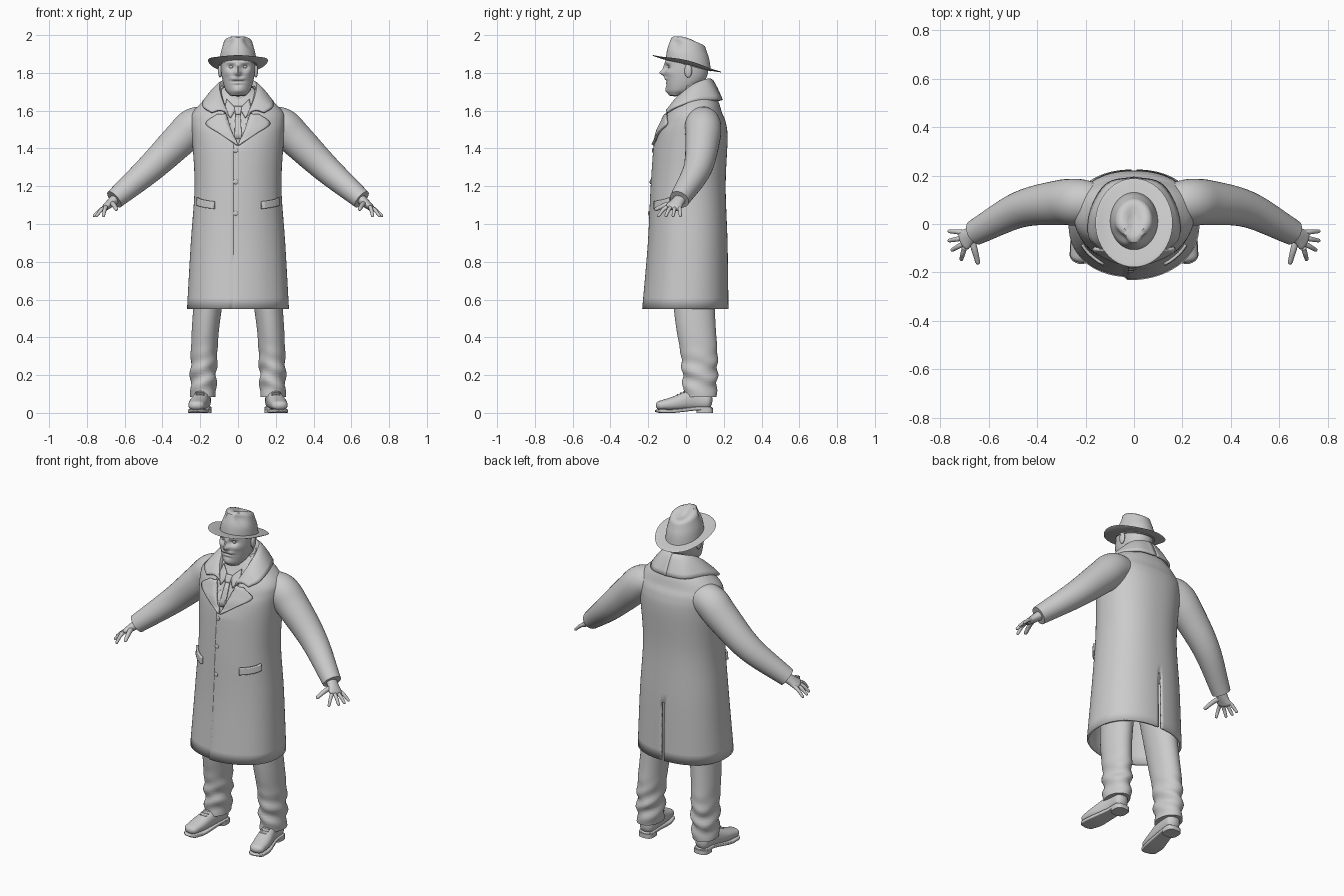
import bpy, bmesh, math
from mathutils import Vector
from mathutils.bvhtree import BVHTree

if "Cube" in bpy.data.objects:
    bpy.data.objects.remove(bpy.data.objects["Cube"])

grey = bpy.data.materials.new("plain grey")
grey.use_nodes = True
tone = (.6, .6, .6, 1)
grey.diffuse_color = tone
grey.node_tree.nodes["Principled BSDF"].inputs["Base Color"].default_value = tone


def spline(points, steps):
    """Smooth curve through points of any dimension."""
    points = [Vector(p) for p in points]
    curve = []
    for i, (start, end) in enumerate(zip(points, points[1:])):
        before = points[i - 1] if i else start * 2 - end
        after = points[i + 2] if i + 2 < len(points) else end * 2 - start
        leave, arrive = (end - before) / 2, (after - start) / 2
        for j in range(steps):
            t = j / steps
            ease = t * t * (3 - 2 * t)
            curve.append(start.lerp(end, ease) + leave * (t * (1 - t) ** 2)
                         - arrive * (t * t * (1 - t)))
    return curve + [points[-1]]


def dome(end, inner, length, steps=5):
    """Shrinking rings that round off the end of a loft."""
    centre = Vector(end[:3])
    outward = (centre - Vector(inner[:3])).normalized()
    rings = []
    for i in range(steps):
        a = (i + .9) / steps * math.pi / 2
        rings.append(Vector((*(centre + outward * length * math.sin(a)),
                             *(r * math.cos(a) for r in end[3:]))))
    return rings


def finish(ob, mirror=False, thick=0, offset=-1):
    ob.data.materials.append(grey)
    if thick:
        solid = ob.modifiers.new("thickness", 'SOLIDIFY')
        solid.thickness, solid.offset = thick, offset
    if mirror:
        ob.modifiers.new("mirror", 'MIRROR').use_mirror_merge = False
    bpy.ops.object.select_all(action='DESELECT')
    ob.select_set(True)
    bpy.context.view_layer.objects.active = ob
    bpy.ops.object.shade_smooth_by_angle(angle=math.radians(40))
    return ob


def skin_rows(name, rows, closed=False, caps=(), cut=None):
    """Skin rows of points into an object; caps lists the rows to fill."""
    bm = bmesh.new()
    rows = [[bm.verts.new(p) for p in row] for row in rows]
    count = len(rows[0])
    for low, high in zip(rows, rows[1:]):
        for i in range(count if closed else count - 1):
            j = (i + 1) % count
            quad = (low[i], low[j], high[j], high[i])
            if not (cut and cut(sum((v.co for v in quad), Vector()) / 4)):
                bm.faces.new(quad)
    for index in caps:
        bm.faces.new(rows[index])
    bmesh.ops.recalc_face_normals(bm, faces=bm.faces)
    mesh = bpy.data.meshes.new(name)
    bm.to_mesh(mesh)
    bm.free()
    ob = bpy.data.objects.new(name, mesh)
    bpy.context.collection.objects.link(ob)
    return ob


def loft(name, rings, steps=6, sides=32, power=2, ref=None, warp=None, caps=(0, -1),
         cut=None, round_start=0, round_end=0, **finishing):
    """Rings are x, y, z, half width, half depth; level unless ref is given."""
    path = spline(rings, steps)
    if round_start:
        path = dome(path[0], path[1], round_start)[::-1] + path
    if round_end:
        path += dome(path[-1], path[-2], round_end)
    rows = []
    for i, ring in enumerate(path):
        across, deep = Vector((1, 0, 0)), Vector((0, 1, 0))
        if ref:
            ahead, behind = path[min(i + 1, len(path) - 1)], path[max(i - 1, 0)]
            along = Vector(ahead[:3]) - Vector(behind[:3])
            across = along.cross(Vector(ref)).normalized()
            deep = across.cross(along).normalized()
        row = []
        for j in range(sides):
            a = (j + .5) * math.tau / sides
            c, s = (math.copysign(abs(w) ** (2 / power), w) for w in (math.cos(a), math.sin(a)))
            co = Vector(ring[:3]) + across * (c * ring[3]) + deep * (s * ring[-1])
            row.append(warp(co) if warp else co)
        rows.append(row)
    return finish(skin_rows(name, rows, True, caps, cut), **finishing)


def level(profile):
    """Level rings from z, half width, front y, back y."""
    return [(0, (front + back) / 2, z, w, (back - front) / 2) for z, w, front, back in profile]


def ball(name, loc, scale):
    bpy.ops.mesh.primitive_uv_sphere_add(segments=24, ring_count=16, location=loc)
    ob = bpy.context.object
    ob.name, ob.scale = name, scale
    finish(ob)


def bell(distance, width):
    return math.exp(-(distance / width) ** 2)


# Overcoat: overlapping front edge, open V at the chest, vent at the back
v_bottom = 1.42


def coat_shape(co):
    if co.y < 0:
        if co.x > -.03 and co.z < v_bottom:
            co.y -= .012 * max(0, 1 - max(co.x, 0) * 6)
        if abs(co.x) < (co.z - v_bottom) * .4:
            co.y += .014
    return co


coat = loft("overcoat", level([
    (.55, .27, -.22, .225), (.9, .25, -.19, .22), (1.2, .23, -.175, .21), (1.45, .243, -.155, .22),
    (1.54, .25, -.125, .21), (1.59, .24, -.1, .19), (1.64, .195, -.07, .175),
    (1.69, .13, -.045, .15), (1.73, .09, -.02, .12)]),
    sides=128, power=2.25, warp=coat_shape, caps=(-1,), thick=.012,
    cut=lambda co: co.y > 0 and abs(co.x) < .004 and co.z < .92)
coat_surface = BVHTree.FromPolygons([v.co for v in coat.data.vertices],
                                    [f.vertices for f in coat.data.polygons])


def on_coat(x, z, lift, sideways=False):
    """Point on the coat, hit from the front or towards the body axis."""
    start = Vector((x, -.4, z))
    ray = Vector((-x, .4, 0)).normalized() if sideways else Vector((0, 1, 0))
    hit = coat_surface.ray_cast(start, ray)[0]
    return (hit or Vector((x, 0, z))) - ray * lift


def plate(name, edges, lift, thick, steps=4, columns=6, sideways=False, mirror=True):
    """Panel between two edges, given as x, z, x, z and laid on the coat."""
    rows = []
    for edge in spline(edges, steps):
        inner, outer = Vector(edge[:2]), Vector(edge[2:])
        rows.append([on_coat(*inner.lerp(outer, i / columns), lift, sideways)
                     for i in range(columns + 1)])
    return finish(skin_rows(name, rows), mirror, thick, 0)


# Lapels, shirt collar, tie, pocket flaps and buttons
plate("lapel", [(0, v_bottom, .01, v_bottom), (.03, 1.48, .1, 1.48),
                (.05, 1.54, .17, 1.53), (.065, 1.58, .11, 1.58)], .009, .012)
plate("shirt_collar", [(.01, 1.61, .04, 1.56), (.06, 1.66, .07, 1.61)], .008, .008)
plate("tie", [(-.02, 1.45, .02, 1.45), (-.013, 1.58, .013, 1.58)], .006, .008, mirror=False)
plate("tie_knot", [(-.014, 1.58, .014, 1.58), (-.02, 1.62, .02, 1.62)], .01, .014, mirror=False)
plate("pocket_flap", [(.3, 1.08, .3, 1.12), (1, 1.1, 1, 1.14)], .006, .012, steps=10, sideways=True)
for i in range(3):
    ball("button", on_coat(-.012, 1.39 - i / 6, .002), (.013, .005, .013))

# Coat collar: folded over a line around the neck, lying on the shoulders
fold = spline([(0, .13, 1.765), (.07, .1, 1.76), (.1, .03, 1.73), (.09, -.045, 1.665),
               (.06, -.1, 1.59)], 5)
edge = spline([(0, .19, 1.655), (.11, .165, 1.655), (.175, .06, 1.655), (.185, -.05, 1.62),
               (.14, -.1, 1.59)], 5)
collar = []
for top, low in zip(fold, edge):
    inside = Vector((top.x * .85, top.y * .85, top.z - .05))
    middle = (top + low) / 2 + Vector((0, 0, .012))
    collar.append(spline([inside, top, middle, low], 3))
finish(skin_rows("coat_collar", collar), True, .012, 0)

# Sleeves and hands
side_on = (0, 1, 0)
loft("sleeve", [(.15, .09, 1.54, .08), (.23, .09, 1.52, .096), (.31, .088, 1.445, .092),
                (.47, .06, 1.29, .075), (.655, -.035, 1.13, .053)], ref=side_on, mirror=True)
loft("palm", [(.63, -.02, 1.15, .028, .034), (.67, -.045, 1.115, .024, .034),
              (.7, -.065, 1.09, .018, .044)], sides=20, ref=side_on, round_end=.02, mirror=True)


def finger(name, base, tip, radius):
    base, tip = Vector(base), Vector(tip)
    bend = base.lerp(tip, .5) + Vector((0, 0, .006))
    loft(name, [(*base, radius * 1.1), (*bend, radius), (*tip, radius * .8)],
         sides=12, ref=(1, 0, 1), round_end=radius, mirror=True)


for i, name in enumerate(("little_finger", "ring_finger", "middle_finger", "index_finger")):
    reach = .76 - .012 * (i - 1) * max(0, i - 1)
    finger(name, (.7, -.035 - .022 * i, 1.09), (reach, -.03 - .038 * i, 1.045), .01)
finger("thumb", (.67, -.06, 1.11), (.645, -.155, 1.08), .013)


# Trousers with soft folds above the shoe
def folds(co):
    depth = .006 * bell(co.z - .2, .11)
    co.y += depth * math.sin(co.z * 75 + co.x * 30)
    co.x += depth * math.sin(co.z * 60 + co.y * 25)
    return co


loft("trouser_leg", [(.185, .075, .085, .067, .087), (.18, .07, .3, .07, .097),
                     (.167, .048, .5, .074, .107), (.12, .02, .9, .09, .12)],
     steps=14, sides=40, warp=folds, mirror=True)

# Shoes: upper, sole, heel and laces
upright = (0, 0, 1)
loft("shoe", [(.185, .11, .065, .042, .048), (.19, .04, .07, .042, .055),
              (.21, -.06, .05, .048, .038), (.22, -.13, .04, .043, .026)],
     power=2.3, ref=upright, round_start=.03, round_end=.03, mirror=True)
loft("shoe_sole", [(.185, .11, .025, .044, .01), (.19, .04, .022, .042, .01),
                   (.21, -.07, .01, .052, .01), (.22, -.13, .01, .046, .01)],
     power=6, ref=upright, round_start=.03, round_end=.035, mirror=True)
loft("shoe_heel", [(.185, .1, z, .044) for z in (0, .026)], steps=1, power=3, mirror=True)
for side in (-1, 1):
    for i in range(4):
        ball("shoe_lace", (side * .2, .017 * i - .045, .007 * i + .095), (.024, .005, .006))

# Head: face bumps as x, z, push back (negative is forward), width, height
sockets_and_brows = [(.036, 1.83, .016, .02, .013), (.036, 1.856, -.007, .026, .008)]
cheeks_and_moustache = [(.055, 1.8, -.006, .022, .018), (.025, 1.77, -.006, .02, .01)]
nose_bridge_and_tip = [(0, 1.825, -.012, .011, .03), (0, 1.8, -.024, .017, .014)]
mouth_and_beard = [(0, 1.757, .008, .03, .005), (0, 1.735, .005, .02, .006),
                   (0, 1.705, -.01, .03, .02)]
bumps = sockets_and_brows + cheeks_and_moustache + nose_bridge_and_tip + mouth_and_beard


def face(co):
    if co.y < 0:
        co.y += sum(push * bell(abs(co.x) - x, wide) * bell(co.z - z, tall)
                    for x, z, push, wide, tall in bumps)
    return co


loft("head", level([(1.685, .045, -.088, -.01), (1.71, .066, -.1, .045), (1.76, .082, -.109, .1),
                    (1.82, .09, -.112, .118), (1.9, .09, -.1, .11)]),
     steps=14, sides=96, power=2.15, warp=face, round_start=.012)
loft("neck", [(0, .025, z, .07) for z in (1.58, 1.78)])
for side in (-1, 1):
    ball("eye", (side * .035, -.083, 1.833), (.013, .013, .011))
    ball("ear", (side * .095, .012, 1.81), (.011, .02, .035))


# Hat, tipped back, with a pinched crown
def tip_back(co):
    co.z -= .243 * co.y
    return co


def curl(co):
    co.z += .014 * (co.x / .15) ** 4
    return tip_back(co)


def pinch(co):
    co.x *= 1 - .35 * bell(co.y + .06, .03) * bell(co.z - 1.955, .035)
    if co.z > 1.93:
        co.z -= .036 * bell(co.x, .02 + .15 * max(0, co.y + .05)) * bell(co.y - .025, .055)
    return tip_back(co)


loft("hat_brim", [(0, .005, z, r, r + .024) for z, r in (
    (1.842, .09), (1.847, .151), (1.852, .152), (1.854, .09))],
    steps=4, sides=64, warp=curl)
loft("hat_crown", [(0, .012, z, r, r * 1.2) for z, r in ((1.84, .1), (1.9, .093), (1.96, .077))],
     sides=72, warp=pinch, round_end=.036)
